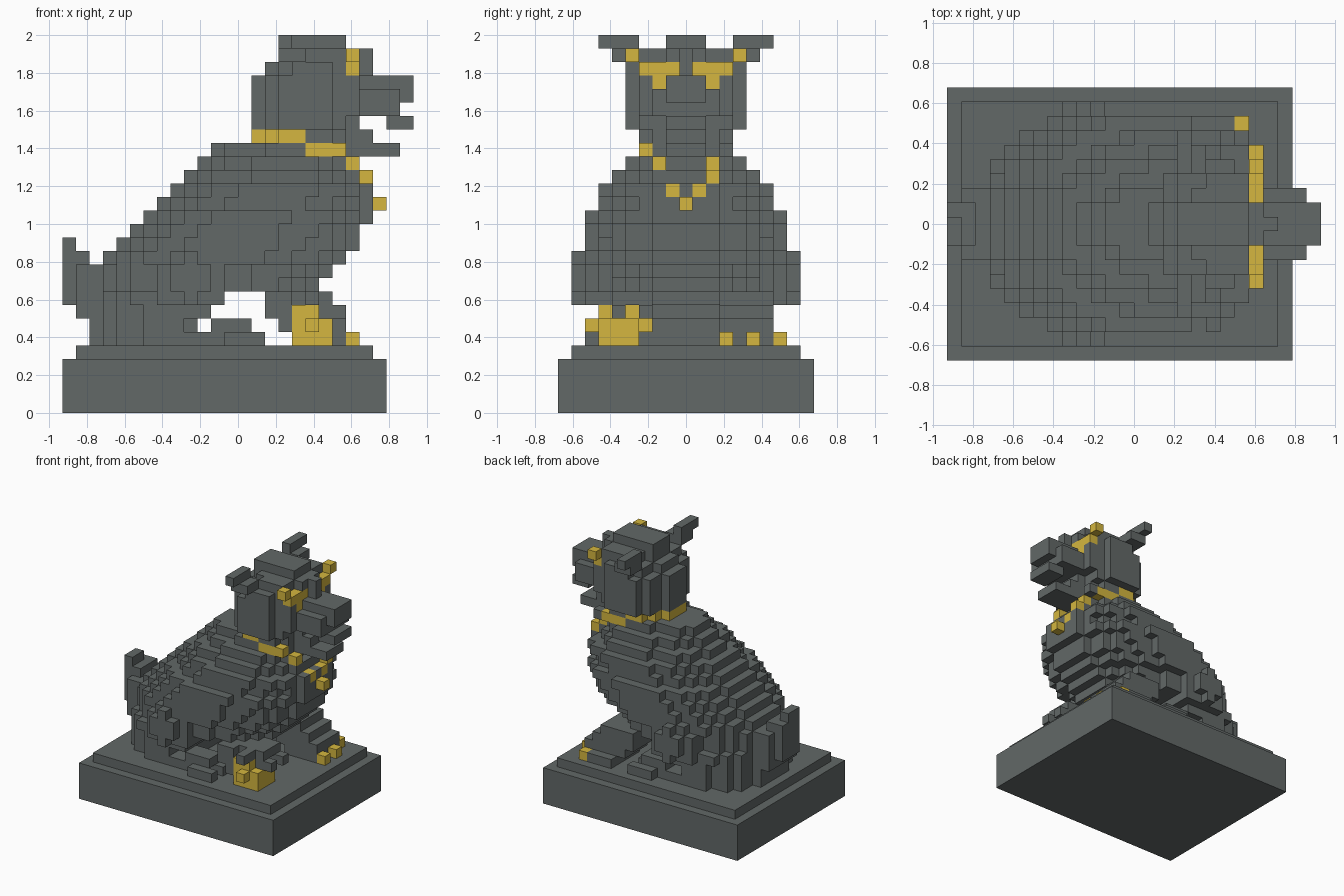
import bpy
import bmesh
from mathutils import Vector, Matrix

cube = bpy.data.objects.get("Cube")
if cube:
    bpy.data.objects.remove(cube, do_unlink=True)

S = 1 / 14          # edge of one block
cells = {}          # (column, row, layer) -> part name


def material(name, rgb):
    m = bpy.data.materials.new(name)
    m.use_nodes = True
    m.diffuse_color = (*rgb, 1)
    bsdf = m.node_tree.nodes["Principled BSDF"]
    bsdf.inputs["Base Color"].default_value = (*rgb, 1)
    bsdf.inputs["Roughness"].default_value = 0.8
    return m


stone = material("dark stone", (0.122, 0.138, 0.136))
gold = material("gold", (0.66, 0.47, 0.05))


def box(part, us, js, ws, mirror=False):
    """Fill a block range; each range is inclusive."""
    for u in range(us[0], us[1] + 1):
        for j in range(js[0], js[1] + 1):
            for w in range(ws[0], ws[1] + 1):
                cells[u, j, w] = part
                if mirror:
                    cells[u, -j, w] = part


def slab(part, w, u0, u1, half, rear, power):
    """Fill one rounded layer from u0 up to u1, widest at u0 + rear."""
    mid = u0 + rear
    for u in range(u0, u1):
        along = (u + .5 - mid) / (rear if u + .5 < mid else u1 - mid)
        for j in range(-half, half + 1):
            if abs(along) ** power + abs(j / (half + .5)) ** power <= 1:
                cells[u, j, w] = part


def ball(part, centre, radii):
    """Fill an ellipsoid above the plinth, mirrored across the body."""
    c, r = Vector(centre), Vector(radii)
    for u in range(26):
        for j in range(0, 10):
            for w in range(5, 28):
                d = Vector((u + .5, j, w + .5)) - c
                if sum((d[i] / r[i]) ** 2 for i in range(3)) <= 1:
                    for side in (j, -j):
                        cells[u, side, w] = part


# Sloping body: start, end and half width for each layer
body = [(2, 10, 6), (2, 10, 6), (2, 11, 6), (2, 12, 7), (2, 19, 6), (2, 20, 6),
        (3, 21, 7), (4, 22, 7), (5, 22, 7), (6, 23, 7), (7, 23, 6), (8, 23, 6),
        (9, 22, 5), (10, 21, 4), (11, 21, 3)]
for i, (a, b, h) in enumerate(body):
    slab("body", i + 5, a, b, h, min(8, .75 * (b - a)), 2.05)

# Haunches, hind paws and their toes
ball("haunches", (9.7, 5, 10), (3.2, 3.6, 3))
box("hind_paws", (9, 12), (4, 6), (5, 5), True)
box("hind_paws", (11, 13), (5, 6), (6, 6), True)
for toe in (5, 7):
    box("hind_paws", (12, 14), (toe, toe), (5, 5), True)

# Tail
box("tail", (1, 2), (-2, 2), (7, 10))
box("tail", (0, 1), (-1, 1), (8, 11))
box("tail", (0, 0), (-1, 0), (12, 12))

# Standing foreleg with claws
for w, a, b in ((8, 15, 18), (7, 15, 19), (6, 16, 20), (5, 17, 20)):
    box("standing_foreleg", (a, b), (3, 6), (w, w))
box("standing_foreleg", (17, 19), (7, 7), (5, 5))
for u, j in ((21, 3), (21, 5), (20, 7)):
    box("claws", (u, u), (j, j), (5, 5))

# Raised foreleg resting on a ball
box("raised_foreleg", (15, 19), (-5, -3), (8, 8))
box("raised_foreleg", (18, 18), (-7, -6), (8, 8))
box("raised_foreleg", (15, 16), (-6, -3), (7, 8))
box("raised_foreleg", (16, 16), (-6, -3), (6, 6))
box("raised_foreleg", (19, 20), (-5, -5), (7, 7))
box("raised_foreleg", (19, 20), (-3, -3), (7, 7))
box("ball", (17, 18), (-6, -4), (5, 7))
box("ball", (19, 19), (-6, -4), (5, 6))
box("ball", (18, 18), (-7, -3), (6, 6))

# Neck and head, rounded at the back
slab("neck", 20, 14, 22, 3, 4, 2)
for w, a, b, h in ((21, 14, 22, 4), (22, 14, 22, 4), (23, 14, 22, 4),
                   (24, 14, 22, 4), (25, 15, 21, 4), (26, 16, 21, 3)):
    slab("head", w, a, b, h, 4, 1.85)
box("cheeks", (19, 21), (3, 3), (22, 24), True)
box("cheeks", (19, 20), (2, 3), (21, 26), True)
box("crown", (16, 20), (-1, 1), (27, 27))

# Ears, flaring outwards
box("ears", (16, 17), (4, 5), (26, 26), True)
box("ears", (16, 16), (4, 6), (27, 27), True)

# Muzzle, lip and lower jaw
box("muzzle", (22, 24), (-2, 2), (23, 23))
box("muzzle", (22, 25), (-1, 1), (23, 24))
box("muzzle", (21, 22), (0, 0), (25, 26))
box("muzzle", (21, 21), (-1, 1), (26, 26))
box("lip", (21, 24), (-2, 2), (22, 22))
box("lip", (24, 25), (-1, 1), (21, 21))
box("lower_jaw", (21, 22), (-1, 1), (20, 20))
box("lower_jaw", (21, 24), (-1, 1), (19, 19))
box("lower_jaw", (21, 21), (3, 3), (19, 19))

# Eyes and brow tips
box("eyes", (21, 21), (1, 3), (25, 25), True)
box("eyes", (21, 21), (2, 2), (24, 24), True)
box("eyes", (21, 21), (4, 4), (26, 26), True)

# Collar, dropping towards the chest
for key in [k for k in cells if k[2] == 20 and k[0] < 18]:
    cells[key] = "collar"
box("collar", (18, 20), (3, 3), (19, 19), True)
box("collar", (21, 21), (2, 2), (18, 18), True)
box("collar", (22, 22), (2, 2), (17, 17))
box("collar", (22, 22), (1, 1), (16, 16), True)
box("collar", (23, 23), (0, 0), (15, 15))


def finish(name, bm, mat):
    mesh = bpy.data.meshes.new(name)
    bm.to_mesh(mesh)
    bm.free()
    mesh.materials.append(mat)
    obj = bpy.data.objects.new(name, mesh)
    bpy.context.scene.collection.objects.link(obj)


def build(part):
    """Make a mesh of the outer block faces of one part."""
    bm = bmesh.new()
    for cell in [c for c, p in cells.items() if p == part]:
        for axis in range(3):
            for sign in (-1, 1):
                n = Vector((0, 0, 0))
                n[axis] = sign
                near = tuple(int(cell[i] + n[i]) for i in range(3))
                if near in cells or near[2] < 5:
                    continue
                a = Vector((0, 0, 0))
                a[(axis + 1) % 3] = .5
                b = n.cross(a)
                mid = Vector((cell[0] - 12.5, cell[1], cell[2] + .5)) + n / 2
                bm.faces.new([bm.verts.new((mid + p) * S)
                              for p in (-a - b, a - b, a + b, b - a)])
    bmesh.ops.remove_doubles(bm, verts=bm.verts, dist=S / 100)
    finish(part, bm, gold if part in ("claws", "ball", "eyes", "collar") else stone)


for part in sorted(set(cells.values())):
    build(part)

# Stepped plinth
for name, u0, u1, half, z0, z1 in (("plinth", 0, 24, 9.5, 0, 4),
                                   ("plinth_step", 1, 23, 8.5, 4, 5)):
    bm = bmesh.new()
    place = Matrix.Translation(Vector(((u0 + u1) / 2 - 13, 0, (z0 + z1) / 2)) * S)
    size = Matrix.Diagonal((S * (u1 - u0), S * half * 2, S * (z1 - z0), 1))
    bmesh.ops.create_cube(bm, size=1, matrix=place @ size)
    finish(name, bm, stone)
